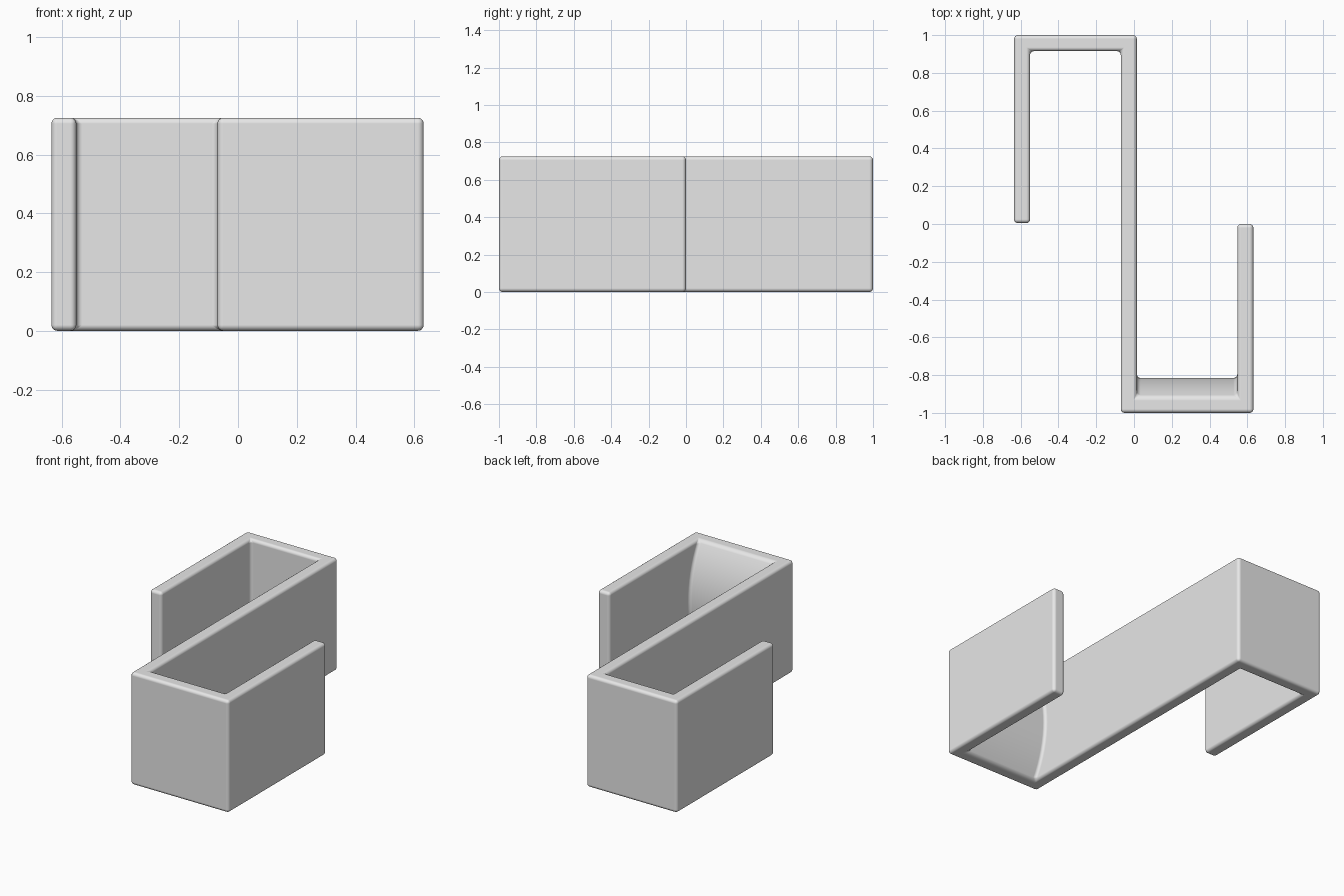
import bpy, bmesh

if "Cube" in bpy.data.objects:
    bpy.data.objects.remove(bpy.data.objects["Cube"])

HEIGHT = 0.725
SLICES = 16          # layers along the height, needed by the curved saddle
BULGE = 0.1          # how far the saddle rises at mid height
SADDLE_Y = -0.915

# S-shaped outline seen from above, counter-clockwise
outline = [
    (-0.07, -1.0), (0.632, -1.0), (0.632, 0.0), (0.547, 0.0),
    (0.547, SADDLE_Y), (0.015, SADDLE_Y), (0.015, 1.0), (-0.635, 1.0),
    (-0.635, 0.005), (-0.55, 0.005), (-0.55, 0.915), (-0.07, 0.915),
]

grey = bpy.data.materials.new("grey plastic")
grey.diffuse_color = (0.8, 0.8, 0.8, 1)
grey.use_nodes = True
grey.node_tree.nodes["Principled BSDF"].inputs["Base Color"].default_value = grey.diffuse_color

# Radius of the saddle arc from its chord and rise
radius = ((HEIGHT / 2) ** 2 + BULGE ** 2) / (2 * BULGE)


def saddle_rise(z):
    d = z - HEIGHT / 2
    return (radius ** 2 - d ** 2) ** 0.5 - (radius - BULGE)


# Stack the outline in layers, pushing the saddle face out along an arc
bm = bmesh.new()
layers = []
for i in range(SLICES + 1):
    z = HEIGHT * i / SLICES
    layers.append([
        bm.verts.new((x, y + (saddle_rise(z) if y == SADDLE_Y else 0), z))
        for x, y in outline])
n = len(outline)
for low, high in zip(layers, layers[1:]):
    for k in range(n):
        m = (k + 1) % n
        bm.faces.new((low[k], low[m], high[m], high[k]))
bm.faces.new(layers[0][::-1])
bm.faces.new(layers[-1])
bmesh.ops.recalc_face_normals(bm, faces=bm.faces)
for f in bm.faces:
    f.smooth = True

mesh = bpy.data.meshes.new("s_hook")
bm.to_mesh(mesh)
bm.free()
mesh.materials.append(grey)
hook = bpy.data.objects.new("s_hook", mesh)
bpy.context.collection.objects.link(hook)

# Rounded edges and inner corners
bevel = hook.modifiers.new("rounded_edges", 'BEVEL')
bevel.width = 0.02
bevel.segments = 4
bevel.limit_method = 'ANGLE'
bevel.angle_limit = 0.6
bevel.harden_normals = True
